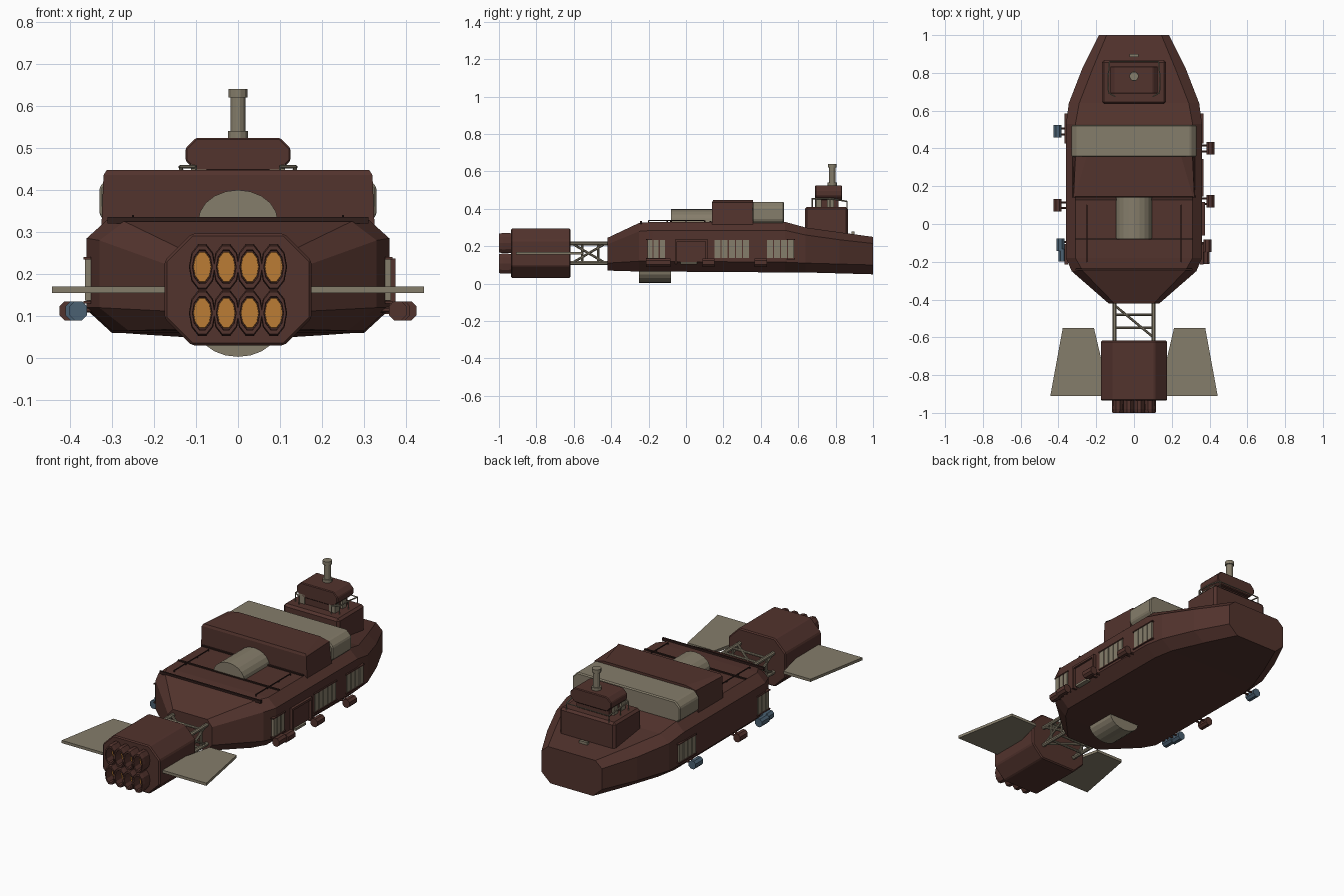
import bpy, bmesh, math
from mathutils import Vector

if "Cube" in bpy.data.objects:
    bpy.data.objects.remove(bpy.data.objects["Cube"])


def material(name, col):
    m = bpy.data.materials.new(name)
    m.diffuse_color = (*col, 1)
    m.use_nodes = True
    m.node_tree.nodes["Principled BSDF"].inputs["Base Color"].default_value = m.diffuse_color
    return m


BROWN = material("rust_brown", (0.085, 0.033, 0.026))
DARK = material("dark_brown", (0.03, 0.013, 0.011))
TAN = material("tan", (0.235, 0.205, 0.145))
BLUE = material("blue", (0.07, 0.12, 0.17))
ORANGE = material("orange", (0.5, 0.2, 0.035))


def finish(name, bm, mat, bevel=0, seg=1):
    bmesh.ops.recalc_face_normals(bm, faces=bm.faces)
    me = bpy.data.meshes.new(name)
    bm.to_mesh(me)
    bm.free()
    me.materials.append(mat)
    ob = bpy.data.objects.new(name, me)
    bpy.context.collection.objects.link(ob)
    if bevel:
        mod = ob.modifiers.new("bevel", "BEVEL")
        mod.width, mod.segments = bevel, seg
    return ob


def loft(name, rings, mat, bevel=0):
    bm = bmesh.new()
    vs = [[bm.verts.new(p) for p in r] for r in rings]
    n = len(vs[0])
    for a, b in zip(vs, vs[1:]):
        for i in range(n):
            bm.faces.new((a[i], a[(i + 1) % n], b[(i + 1) % n], b[i]))
    bm.faces.new(vs[0])
    bm.faces.new(vs[-1])
    return finish(name, bm, mat, bevel)


def prism_y(name, pts, y0, y1, mat, bevel=0):
    return loft(name, [[(x, y, z) for x, z in pts] for y in (y0, y1)], mat, bevel)


def prism_z(name, pts, z0, z1, mat, bevel=0):
    return loft(name, [[(x, y, z) for x, y in pts] for z in (z0, z1)], mat, bevel)


def box(name, x0, x1, y0, y1, z0, z1, mat, bevel=0):
    return prism_z(name, [(x0, y0), (x1, y0), (x1, y1), (x0, y1)], z0, z1, mat, bevel)


def rod(name, p, q, r, mat, sides=8):
    p, q = Vector(p), Vector(q)
    rot = (q - p).to_track_quat("Z", "Y")
    ring = [rot @ Vector((r * math.cos(t), r * math.sin(t), 0))
            for t in (2 * math.pi * (i + .5) / sides for i in range(sides))]
    return loft(name, [[c + v for v in ring] for c in (p, q)], mat)


def octagon(w, z0, z1, c, cx=0):
    return [(cx - w + c, z0), (cx + w - c, z0), (cx + w, z0 + c), (cx + w, z1 - c),
            (cx + w - c, z1), (cx - w + c, z1), (cx - w, z1 - c), (cx - w, z0 + c)]


def arc(r, cz, sign, h, n=10):
    return [(r * math.cos(math.pi * i / n), cz + sign * h * math.sin(math.pi * i / n))
            for i in range(n + 1)]


# Hull: y, side/bottom/top half widths, then four heights
stations = [
    (-.42, .135, .10, .105, .07, .11, .21, .245),
    (-.25, .33, .26, .27, .065, .12, .28, .325),
    (-.18, .36, .30, .31, .065, .12, .285, .33),
    (.53, .36, .30, .31, .06, .115, .285, .33),
    (.64, .345, .28, .29, .06, .11, .26, .30),
    (.82, .275, .21, .22, .055, .105, .235, .275),
    (1.0, .185, .13, .145, .05, .10, .215, .25)]
loft("hull", [[(-b, y, z0), (b, y, z0), (w, y, z1), (w, y, z2),
               (t, y, z3), (-t, y, z3), (-w, y, z2), (-w, y, z1)]
              for y, w, b, t, z0, z1, z2, z3 in stations], BROWN)

# Deck blocks
loft("deck_housing", [
    [(-.325, .14, .31), (.325, .14, .31), (.325, .357, .31), (-.325, .357, .31)],
    [(-.32, .14, .435), (.32, .14, .435), (.31, .357, .435), (-.31, .357, .435)],
    [(-.312, .145, .448), (.312, .145, .448), (.25, .357, .448), (-.25, .357, .448)]], BROWN)
prism_y("cargo_container", octagon(.33, .31, .437, .03), .355, .525, TAN, .006)
prism_y("deck_tank", arc(.095, .325, 1, .075), -.08, .14, TAN)
prism_y("belly_tank", arc(.095, .07, -1, .067), -.25, -.08, TAN)
for y in (-.24, -.08, .13):
    box("deck_seam", -.31, .31, y - .005, y + .005, .32, .336, DARK)
for s in (-1, 1):
    rod("deck_rail", (s * .25, -.2, .338), (s * .25, .1, .338), .003, DARK, 6)
    for y in (-.2, -.1, 0, .1):
        rod("rail_post", (s * .25, y, .325), (s * .25, y, .338), .003, DARK, 6)

# Bridge tower
box("bridge_base", -.17, .17, .635, .867, .25, .41, BROWN, .012)
box("bridge_neck", -.10, .10, .695, .815, .40, .47, BROWN)
prism_y("bridge_cabin", octagon(.125, .445, .524, .025), .69, .835, BROWN, .004)
for s in (-1, 1):
    for y in (.69, .755):
        box("bridge_window", *sorted((s * .075, s * .112)), y, y + .035, .41, .462, TAN)
    pts = [(s * .10, .675, .455), (s * .135, .695, .455), (s * .138, .77, .455), (s * .13, .86, .44)]
    for p, q in zip(pts, pts[1:]):
        rod("bridge_rail", p, q, .004, TAN, 6)
    for p in pts:
        rod("bridge_rail_post", (p[0], p[1], .40), p, .003, TAN, 6)
rod("bridge_front_rail", (-.13, .86, .44), (.13, .86, .44), .003, TAN, 6)
for z0, z1, r in ((.52, .54, .025), (.54, .62, .018), (.62, .64, .024)):
    rod("mast", (0, .782, z0), (0, .782, z1), r, TAN, 12)
box("bow_hatch", -.025, .025, .885, .9, .255, .278, TAN)


# Side windows, sunk panes with thin dividers
def window(s, y0, y1, n):
    x0, x1 = sorted((s * .35, s * .364))
    step = (y1 - y0) / n
    for i in range(n):
        box("window_pane", x0, x1, y0 + i * step + .003, y0 + (i + 1) * step - .003,
            .137, .235, TAN)
    for z in (.133, .237):
        box("window_sill", *sorted((s * .35, s * .367)), y0 - .004, y1 + .004,
            z - .003, z + .003, BROWN)


for s, y0, y1, n in ((1, -.21, -.11, 3), (1, .15, .34, 5), (1, .43, .58, 4),
                     (-1, -.21, -.11, 3), (-1, .43, .58, 4)):
    window(s, y0, y1, n)

# Side door with frame
box("door", .35, .364, -.045, .1, .115, .225, BROWN)
for y in (-.06, .105):
    box("door_post", .35, .375, y, y + .012, .105, .235, BROWN)
box("door_lintel", .35, .375, -.06, .117, .225, .237, BROWN)
box("door_step", .35, .375, -.03, .06, .105, .117, TAN)

# Side pods on stubs
for s, y, x, mat in ((1, .40, .404, BROWN), (1, .12, .404, BROWN), (1, -.115, .388, BROWN),
                     (1, -.18, .38, BROWN), (-1, .49, .404, BLUE), (-1, .10, .404, BROWN),
                     (-1, -.11, .39, BLUE), (-1, -.165, .38, BLUE)):
    prism_y("side_pod", octagon(.021, .09, .135, .012, s * x), y - .033, y + .033, mat)
    for d in (-.015, .015):
        rod("pod_strut", (s * .33, y + d, .115), (s * x, y + d, .115), .006, BROWN, 6)

# Truss between hull and engine
for s in (-1, 1):
    for z in (.11, .215):
        rod("truss_rail", (s * .103, -.64, z), (s * .103, -.40, z), .011, TAN)
    for y in (-.47, -.555):
        rod("truss_post", (s * .103, y, .11), (s * .103, y, .215), .007, TAN)
    for a, b in ((.11, .215), (.215, .11)):
        rod("truss_side_brace", (s * .103, -.61, a), (s * .103, -.43, b), .007, TAN)
for z in (.11, .215):
    for y in (-.48, -.55):
        rod("truss_crossbar", (-.103, y, z), (.103, y, z), .007, TAN)
    rod("truss_diagonal", (-.103, -.43, z), (.103, -.60, z), .007, TAN)

# Engine block and fins
prism_y("engine_block", octagon(.175, .03, .296, .065), -.935, -.618, BROWN, .006)
for s in (-1, 1):
    prism_z("fin", [(s * x, y) for x, y in ((.16, -.91), (.443, -.91), (.377, -.55),
                                          (.212, -.55), (.17, -.73))], .155, .17, TAN)


# Nozzles: hollow oval tubes with a glowing core
def nozzle(cx, cz, rx, rz, n=10):
    def ring(k, y):
        return [(cx + rx * k * math.cos(2 * math.pi * i / n), y,
                 cz + rz * k * math.sin(2 * math.pi * i / n)) for i in range(n)]
    loft("nozzle", [ring(1, -.93), ring(1.03, -.98), ring(.96, -1), ring(.76, -1),
                    ring(.72, -.95)], BROWN)
    loft("nozzle_glow", [ring(.71, -.945), ring(.66, -.953)], ORANGE)


for cz in (.107, .217):
    for cx in (-.085, -.028, .028, .085):
        nozzle(cx, cz, .031, .055)
